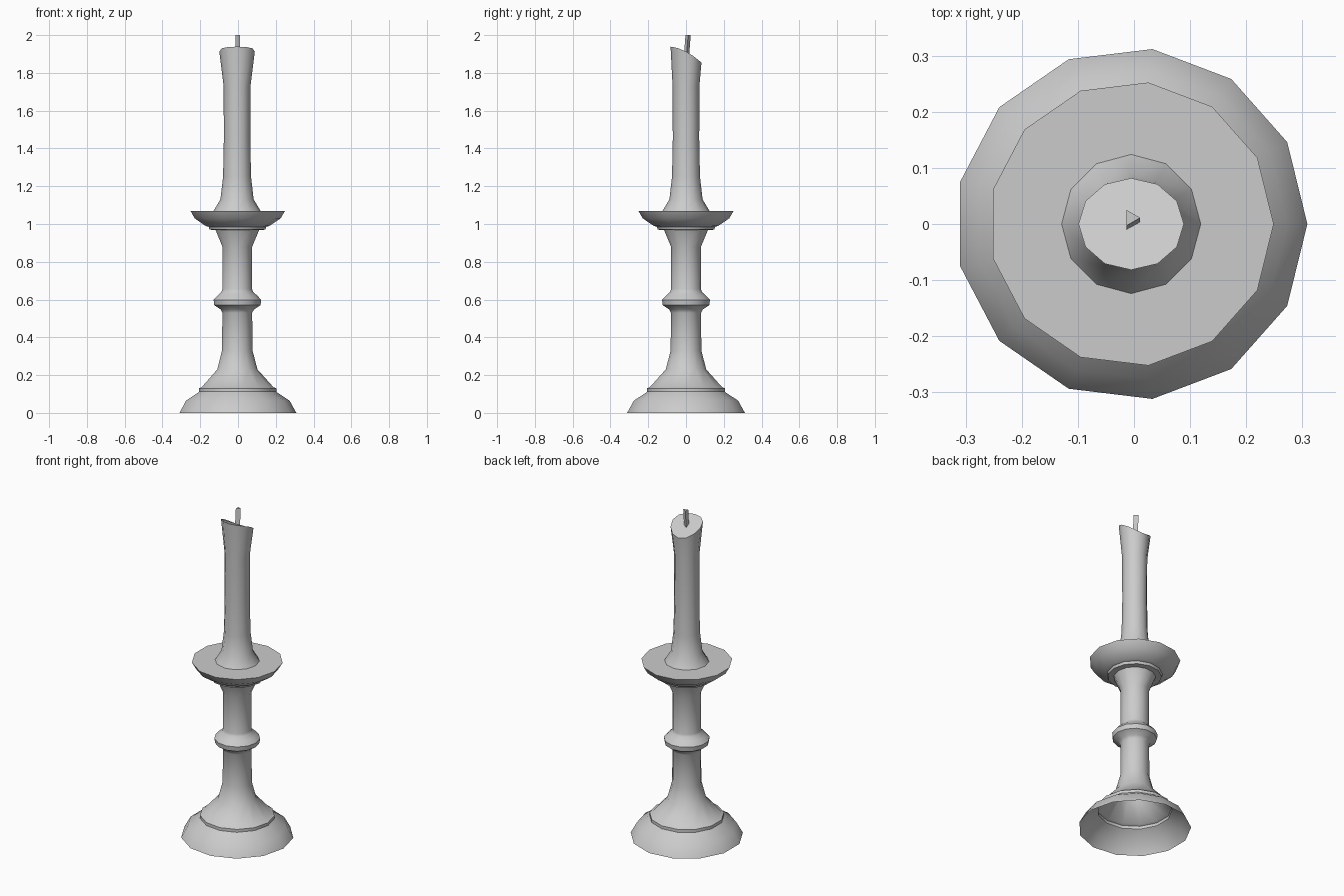
import bpy, bmesh, math

if "Cube" in bpy.data.objects:
    bpy.data.objects.remove(bpy.data.objects["Cube"])

CX = -0.005  # shared axis of all turned parts


def make(name, verts, faces, angle):
    me = bpy.data.meshes.new(name)
    me.from_pydata(verts, [], faces)
    bm = bmesh.new()
    bm.from_mesh(me)
    bmesh.ops.recalc_face_normals(bm, faces=bm.faces)
    bm.to_mesh(me)
    bm.free()
    ob = bpy.data.objects.new(name, me)
    bpy.context.collection.objects.link(ob)
    bpy.ops.object.select_all(action='DESELECT')
    bpy.context.view_layer.objects.active = ob
    ob.select_set(True)
    bpy.ops.object.shade_smooth_by_angle(angle=math.radians(angle))
    return ob


def ring(n, r, z, cy=0.0):
    return [(CX + r * math.cos(2 * math.pi * i / n),
             cy + r * math.sin(2 * math.pi * i / n), z) for i in range(n)]


def skin(name, rings, angle=40, cap_bottom=False):
    """Bridge a stack of rings and close the top."""
    n = len(rings[0])
    faces = [(k * n + i, k * n + (i + 1) % n, (k + 1) * n + (i + 1) % n, (k + 1) * n + i)
             for k in range(len(rings) - 1) for i in range(n)]
    last = (len(rings) - 1) * n
    faces.append(tuple(range(last, last + n)))
    if cap_bottom:
        faces.append(tuple(reversed(range(n))))
    return make(name, [v for r in rings for v in r], faces, angle)


# candlestick: hollow foot, stem with collar, drip dish (13 sides)
profile = [(0.314, 0), (0.278, 0.065), (0.212, 0.108), (0.208, 0.112), (0.208, 0.13),
           (0.193, 0.136), (0.108, 0.23), (0.082, 0.33), (0.08, 0.53), (0.09, 0.548),
           (0.124, 0.57), (0.128, 0.598), (0.106, 0.622), (0.085, 0.64), (0.08, 0.655),
           (0.08, 0.88), (0.117, 0.968), (0.15, 0.97), (0.155, 0.985),
           (0.172, 0.99), (0.231, 1.03), (0.254, 1.07)]
skin("candlestick", [ring(13, r, z) for r, z in profile])

# candle: flared foot, slim shaft, slanted melted top (12 sides)
candle = [ring(12, r, z) for r, z in
          [(0.124, 1.07), (0.088, 1.13), (0.074, 1.25), (0.07, 1.45), (0.071, 1.73)]]
top = []
for x, y, _ in ring(12, 0.094, 0):
    y *= 0.87
    top.append((x, y, 1.913 - 0.52 * y - 2.5 * y * y))
skin("candle", candle + [top], angle=40)

# wick: thin leaning triangular prism
skin("wick", [ring(3, 0.016, 1.88, 0.002), ring(3, 0.016, 2.0, 0.011)],
     angle=30, cap_bottom=True)
